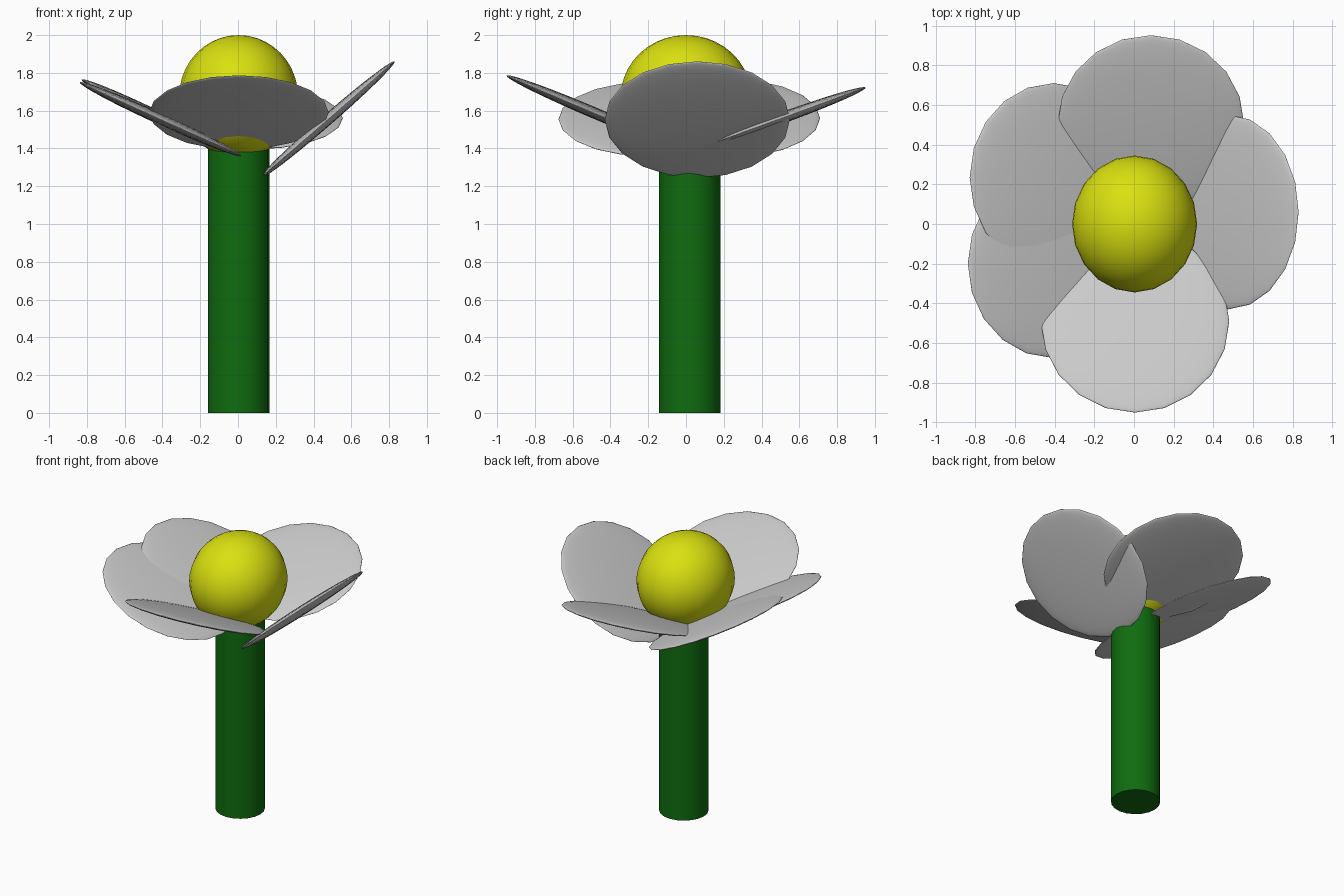
import bpy
from math import radians

if "Cube" in bpy.data.objects:
    bpy.data.objects.remove(bpy.data.objects["Cube"])


def paint(obj, name, rgb):
    mat = bpy.data.materials.new(name)
    mat.diffuse_color = (*rgb, 1)
    mat.use_nodes = True
    mat.node_tree.nodes["Principled BSDF"].inputs["Base Color"].default_value = mat.diffuse_color
    obj.data.materials.append(mat)


def ellipsoid(name, loc, radii, rot=(0, 0, 0)):
    bpy.ops.mesh.primitive_uv_sphere_add(segments=20, ring_count=20, radius=1,
                                         location=loc, rotation=rot)
    obj = bpy.context.object
    obj.name = name
    obj.scale = radii
    bpy.ops.object.shade_smooth()
    return obj


# Stem
TOP = 1.42
bpy.ops.mesh.primitive_cylinder_add(vertices=20, radius=0.163, depth=TOP,
                                    location=(0.003, 0.02, TOP / 2))
stem = bpy.context.object
stem.name = "stem"
bpy.ops.object.shade_smooth_by_angle(angle=radians(35))
paint(stem, "green", (0.005, 0.15, 0.005))

# Round flower centre
centre = ellipsoid("flower_centre", (0.003, 0, 1.675), (0.315, 0.345, 0.325))
paint(centre, "yellow", (0.7, 0.75, 0.005))

# Petals: name, centre, length and width radii, upward tilt, heading
petals = [
    ("petal_front", (0.005, -0.49, 1.59), 0.50, 0.475, 23, -90),
    ("petal_right", (0.475, 0.06, 1.553), 0.47, 0.49, 41, 0),
    ("petal_back", (0.085, 0.505, 1.56), 0.475, 0.47, 20, 90),
    ("petal_left_back", (-0.405, 0.235, 1.56), 0.47, 0.475, 25.8, 180),
    ("petal_left_front", (-0.41, -0.20, 1.555), 0.47, 0.475, 24.5, 180),
]
for name, loc, length, width, tilt, heading in petals:
    ellipsoid(name, loc, (length, width, 0.03),
              (0, -radians(tilt), radians(heading)))
